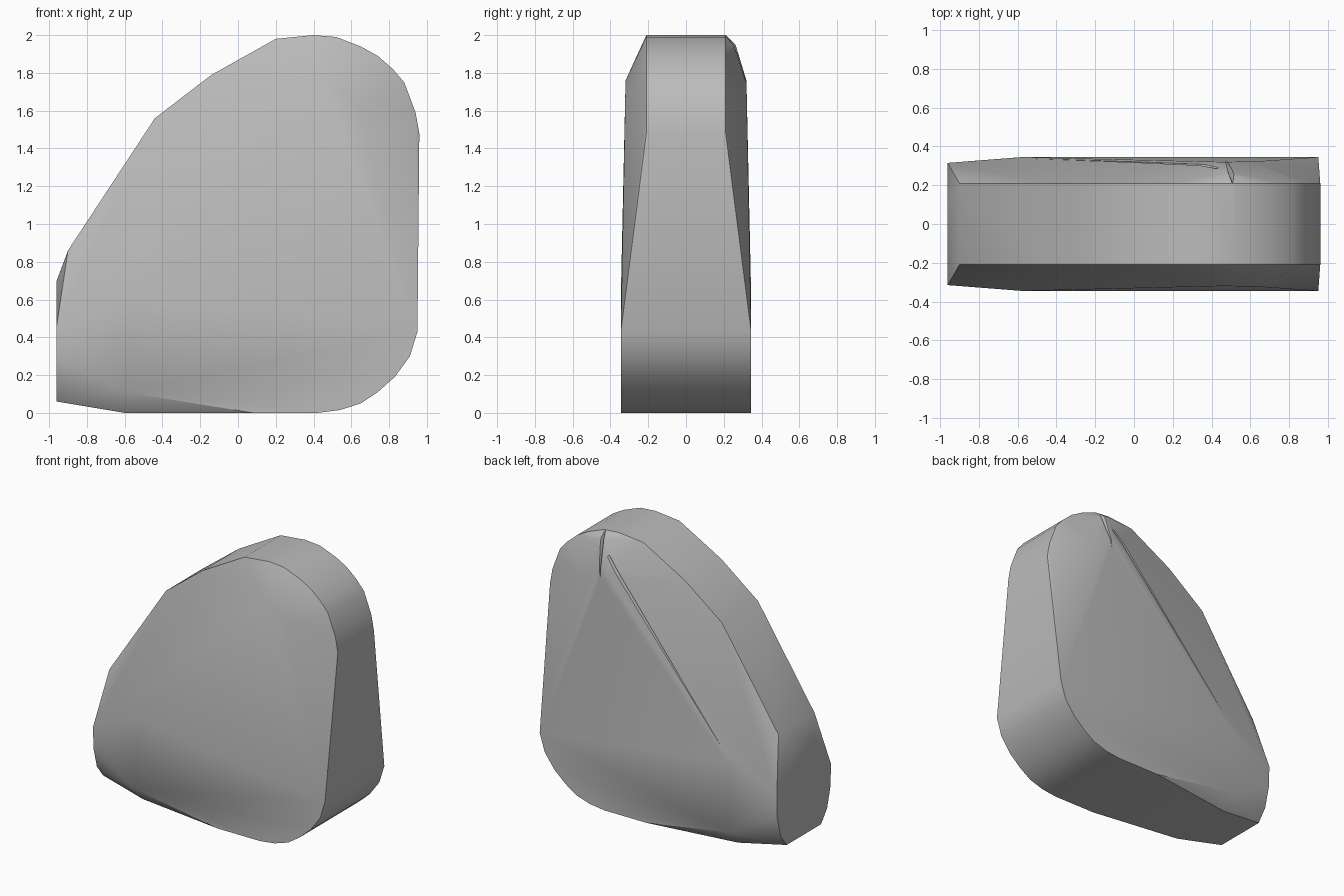
import bpy, bmesh, math
from mathutils import Vector

cube = bpy.data.objects.get("Cube")
if cube:
    bpy.data.objects.remove(cube, do_unlink=True)

stone = bpy.data.materials.new("stone_grey")
stone.use_nodes = True
stone.diffuse_color = (0.5, 0.5, 0.5, 1)
stone.node_tree.nodes["Principled BSDF"].inputs["Base Color"].default_value = (0.5, 0.5, 0.5, 1)


def hull_object(name, points):
    """Wrap the points in a convex shell with merged flat faces."""
    bm = bmesh.new()
    for p in points:
        bm.verts.new(p)
    result = bmesh.ops.convex_hull(bm, input=bm.verts[:])
    loose = {g for g in result["geom_interior"] + result["geom_unused"]
             if isinstance(g, bmesh.types.BMVert)}
    bmesh.ops.delete(bm, geom=list(loose), context="VERTS")
    bmesh.ops.dissolve_limit(bm, angle_limit=math.radians(0.5),
                             verts=bm.verts[:], edges=bm.edges[:])
    bmesh.ops.recalc_face_normals(bm, faces=bm.faces[:])
    mesh = bpy.data.meshes.new(name)
    bm.to_mesh(mesh)
    bm.free()
    mesh.materials.append(stone)
    obj = bpy.data.objects.new(name, mesh)
    bpy.context.collection.objects.link(obj)
    return obj


# Rounded lower corner at full thickness
base = [(0.95, 0.43), (0.91, 0.3), (0.83, 0.19), (0.74, 0.11),
        (0.65, 0.05), (0.54, 0.015), (0.42, 0), (0.08, 0)]
# Narrower rim over the top and down both slopes
rim = [(0.96, 1.48), (0.94, 1.59), (0.88, 1.75), (0.82, 1.82), (0.74, 1.89),
       (0.65, 1.94), (0.52, 1.99), (0.4, 2), (0.2, 1.98), (-0.14, 1.79),
       (-0.44, 1.56), (-0.9, 0.86)]
# Broad face corners and blunt pointed end: x, half thickness, z
corners = [(0.45, 0.32, 1.76), (0.62, 0.322, 1.65), (-0.57, 0.345, 0.62),
           (-0.6, 0.343, 0.11), (-0.6, 0.25, 0),
           (-0.96, 0.2, 0.06), (-0.96, 0.27, 0.15), (-0.96, 0.31, 0.3),
           (-0.96, 0.315, 0.46), (-0.96, 0.12, 0.7)]
half = [(x, 0.345, z) for x, z in base] + [(x, 0.21, z) for x, z in rim] + corners
points = [(x, s * y, z) for x, y, z in half for s in (-1, 1)]
points.append((0.48, 0.262, 1.95))
rock = hull_object("rock_body", points)


def carve(name, start, end, width):
    """Cut a tapering V groove into the back face."""
    a, b = Vector(start), Vector(end)
    along = (b - a).normalized()
    side = Vector((-along.z, 0, along.x)).normalized() * width
    out = Vector((0, 0.25, 0))
    cutter = hull_object(name, [a, a + out + side, a + out - side,
                                a + side * 0.8 + out * 0.2, a - side * 0.8 + out * 0.2,
                                b, b + out])
    cutter.hide_render = True
    mod = rock.modifiers.new(name, "BOOLEAN")
    mod.operation = "DIFFERENCE"
    mod.solver = "EXACT"
    mod.object = cutter
    bpy.context.view_layer.objects.active = rock
    bpy.ops.object.modifier_apply(modifier=mod.name)
    bpy.data.objects.remove(cutter, do_unlink=True)


# Long crack under the slope and a short notch at the crown
carve("crack_cutter", (0.43, 0.255, 1.85), (-0.54, 0.338, 0.7), 0.016)
carve("notch_cutter", (0.51, 0.2, 2.01), (0.47, 0.318, 1.68), 0.025)

bpy.ops.object.select_all(action="DESELECT")
rock.select_set(True)
bpy.context.view_layer.objects.active = rock
bpy.ops.object.shade_smooth_by_angle(angle=math.radians(30))
